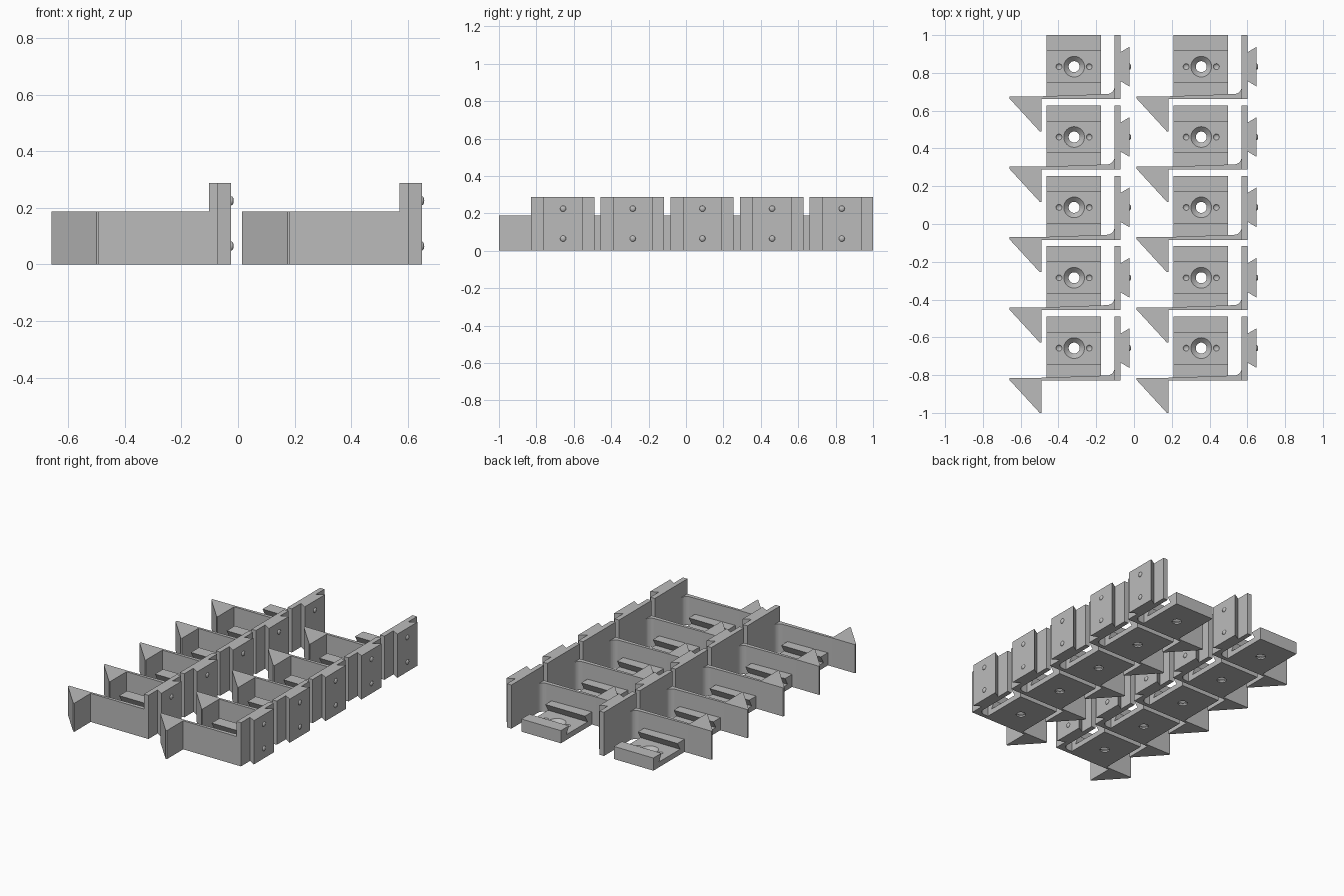
import bpy, bmesh, math
from mathutils import Matrix, Vector

if "Cube" in bpy.data.objects:
    bpy.data.objects.remove(bpy.data.objects["Cube"])

PITCH_X, PITCH_Y = 0.673, 0.3725      # spacing of the two columns and five rows
COLS, ROWS = 2, 5
CX, CY = -0.317, 0.833                # screw hole centre of the first clip

grey = bpy.data.materials.new("light_grey")
grey.diffuse_color = (0.5, 0.5, 0.5, 1)
grey.use_nodes = True
grey.node_tree.nodes["Principled BSDF"].inputs["Base Color"].default_value = grey.diffuse_color


def finish(name, bm, smooth=False):
    bmesh.ops.recalc_face_normals(bm, faces=bm.faces)
    me = bpy.data.meshes.new(name)
    bm.to_mesh(me)
    bm.free()
    me.materials.append(grey)
    for p in me.polygons:
        p.use_smooth = smooth
    ob = bpy.data.objects.new(name, me)
    bpy.context.collection.objects.link(ob)
    return ob


def prism(name, pts, lo, hi, axis="z"):
    """Extrude an outline: (x, y) along z, or (y, z) along x."""
    bm = bmesh.new()
    place = (lambda p: (p[0], p[1], lo)) if axis == "z" else (lambda p: (lo, p[0], p[1]))
    face = bm.faces.new([bm.verts.new(place(p)) for p in pts])
    new = bmesh.ops.extrude_face_region(bm, geom=[face])["geom"]
    d = Vector((0, 0, hi - lo)) if axis == "z" else Vector((hi - lo, 0, 0))
    bmesh.ops.translate(bm, vec=d, verts=[v for v in new if isinstance(v, bmesh.types.BMVert)])
    return finish(name, bm)


def cone(name, r1, r2, z1, z2):
    bm = bmesh.new()
    bmesh.ops.create_cone(bm, cap_ends=True, segments=32, radius1=r1, radius2=r2, depth=z2 - z1,
                          matrix=Matrix.Translation((CX, CY, (z1 + z2) / 2)))
    return finish(name, bm)


def bead(name, centre, r, squash):
    bm = bmesh.new()
    bmesh.ops.create_uvsphere(bm, u_segments=16, v_segments=10, radius=r,
                              matrix=Matrix.Translation(centre) @ Matrix.Diagonal((*squash, 1)))
    return finish(name, bm, True)


# base block with a dovetail groove
TOP, FLOOR = 0.083, 0.035
block = prism("base_block", [
    (0.672, 0), (1.0, 0), (1.0, TOP), (CY + 0.083, TOP), (CY + 0.11, FLOOR),
    (CY - 0.11, FLOOR), (CY - 0.083, TOP), (0.672, TOP)], -0.463, -0.175, "x")

# countersunk screw hole and two detent dimples
cutters = [cone("hole_cutter", 0.029, 0.029, -0.02, 0.06),
           cone("countersink_cutter", 0.024, 0.06, 0.005, 0.04)]
cutters += [bead("dimple_cutter", (CX + s * 0.08, CY, FLOOR + 0.0003), 0.016, (1, 1, 0.6))
            for s in (-1, 1)]
for c in cutters:
    m = block.modifiers.new("cut", "BOOLEAN")
    m.operation, m.solver, m.object = "DIFFERENCE", "EXACT", c
cut = bpy.data.meshes.new_from_object(block.evaluated_get(bpy.context.evaluated_depsgraph_get()))
block.modifiers.clear()
block.data = cut
for c in cutters:
    bpy.data.objects.remove(c)

# front arm, filleted into the side wall
R, WX, ARM = 0.04, -0.103, 0.188
fillet = [(WX - R + R * math.sin(a), 0.688 + R - R * math.cos(a))
          for a in [i * math.pi / 16 for i in range(9)]]
arm = prism("front_arm", [(-0.491, 0.661), (WX, 0.661)] + fillet[::-1] + [(-0.491, 0.676)], 0, ARM)

# triangular hook at the free end of the arm
hook = prism("hook", [(-0.659, 0.676), (-0.659, 0.664), (-0.499, 0.49), (-0.491, 0.49),
                      (-0.491, 0.676)], 0, ARM)

# taller side wall and the dovetail tongue on its outer face
WALL = 0.287
wall = prism("side_wall", [(WX, 0.661), (-0.071, 0.661), (-0.071, 1.0), (WX, 1.0)], 0, WALL)
tongue = prism("dovetail_tongue", [(-0.071, CY - 0.077), (-0.024, CY - 0.105),
                                   (-0.024, CY + 0.105), (-0.071, CY + 0.077)], 0, WALL)

# detent bumps on the tongue
bumps = [bead("detent_bump", (-0.024, CY, z), 0.016, (0.55, 1, 1)) for z in (0.065, 0.225)]

# repeat the clip over the grid
for part in [block, arm, hook, wall, tongue] + bumps:
    for i in range(COLS):
        for j in range(ROWS):
            ob = part if i == j == 0 else part.copy()
            ob.location = (i * PITCH_X, -j * PITCH_Y, 0)
            if ob is not part:
                bpy.context.collection.objects.link(ob)
